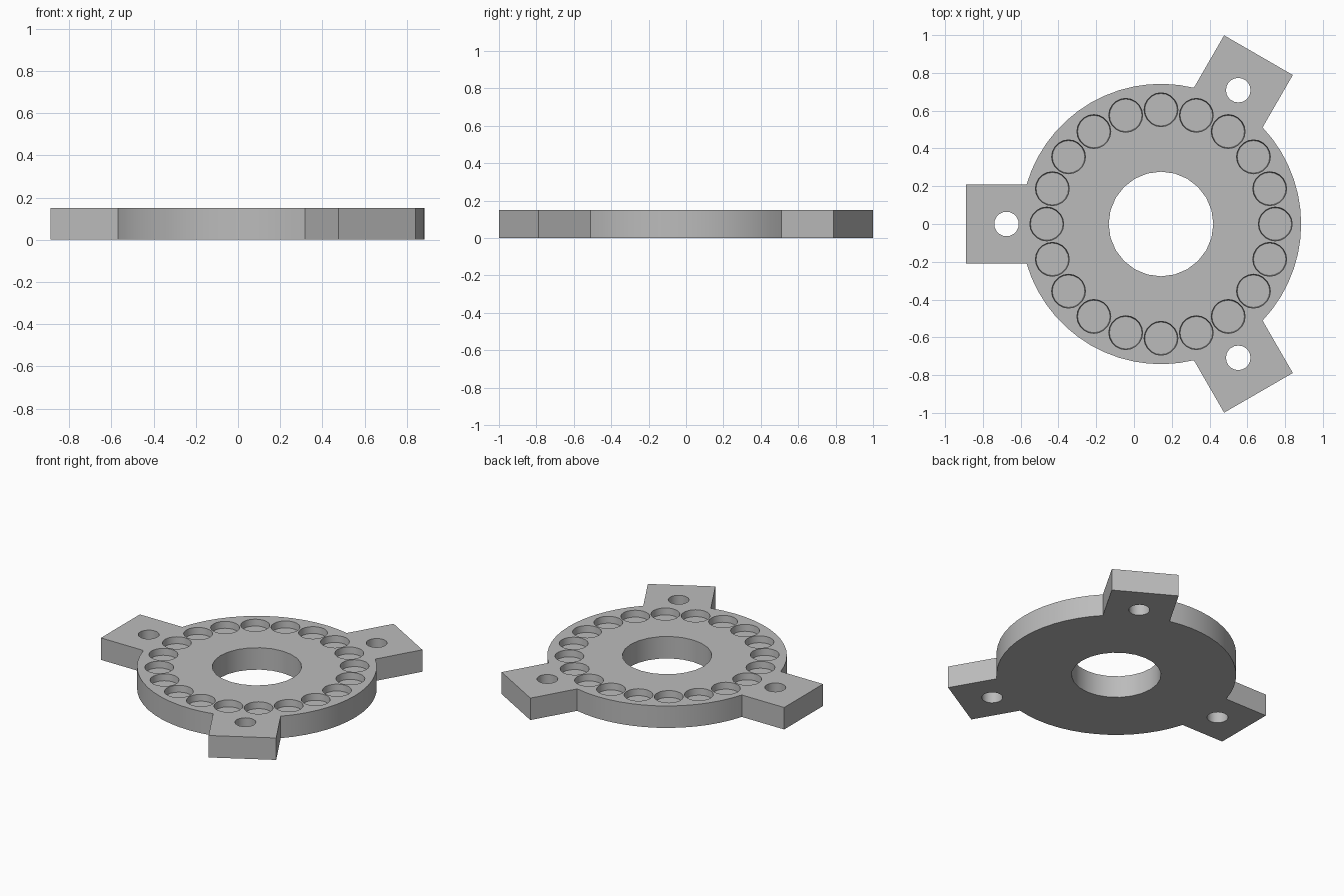
import bpy, bmesh
from math import sin, cos, pi, asin
from mathutils import Vector, Matrix

if "Cube" in bpy.data.objects:
    bpy.data.objects.remove(bpy.data.objects["Cube"])

CENTRE = Vector((0.143, 0, 0))
THICK = 0.15
DISC_R, TAB_END, TAB_HALF = 0.742, 1.032, 0.21
TAB_ANGLES = [pi / 3, pi, 5 * pi / 3]
ARC_STEPS = 14


def polar(radius, angle, z=0.0):
    return CENTRE + Vector((radius * cos(angle), radius * sin(angle), z))


def finish(bm, name):
    bmesh.ops.recalc_face_normals(bm, faces=bm.faces)
    mesh = bpy.data.meshes.new(name)
    bm.to_mesh(mesh)
    bm.free()
    obj = bpy.data.objects.new(name, mesh)
    bpy.context.collection.objects.link(obj)
    return obj


# Outline: three square tabs joined by arcs of the disc, extruded to a plate
outline = []
half = asin(TAB_HALF / DISC_R)
for a in TAB_ANGLES:
    along, side = Vector((cos(a), sin(a), 0)), Vector((-sin(a), cos(a), 0))
    outline += [CENTRE + along * TAB_END + side * s * TAB_HALF for s in (-1, 1)]
    sweep = 2 * pi / 3 - 2 * half
    outline += [polar(DISC_R, a + half + sweep * i / ARC_STEPS) for i in range(ARC_STEPS + 1)]
bm = bmesh.new()
base = bm.faces.new([bm.verts.new(p) for p in outline])
grown = bmesh.ops.extrude_face_region(bm, geom=[base], use_keep_orig=True)
top = [v for v in grown["geom"] if isinstance(v, bmesh.types.BMVert)]
bmesh.ops.translate(bm, verts=top, vec=(0, 0, THICK))
plate = finish(bm, "mounting_plate")


# Cutters: central bore, tab screw holes and the ring of shallow pockets
def add_cutter(bm, place, r_low, r_high, z_low, z_high, sides):
    mid = Vector((place.x, place.y, (z_low + z_high) / 2))
    bmesh.ops.create_cone(bm, cap_ends=True, segments=sides, radius1=r_low, radius2=r_high,
                          depth=z_high - z_low, matrix=Matrix.Translation(mid))


bm = bmesh.new()
add_cutter(bm, CENTRE, 0.277, 0.277, -0.1, 0.3, 24)
for a in TAB_ANGLES:
    add_cutter(bm, polar(0.818, a), 0.065, 0.065, -0.1, 0.3, 20)
for i in range(20):
    add_cutter(bm, polar(0.605, i * pi / 10), 0.086, 0.09, THICK - 0.045, THICK + 0.002, 20)
cutter = finish(bm, "hole_cutter")
cutter.hide_render = True

cut = plate.modifiers.new("holes", "BOOLEAN")
cut.operation = "DIFFERENCE"
cut.solver = "EXACT"
cut.object = cutter
bpy.ops.object.select_all(action="DESELECT")
bpy.context.view_layer.objects.active = plate
plate.select_set(True)
bpy.ops.object.modifier_apply(modifier=cut.name)
bpy.data.objects.remove(cutter)

# Plain grey finish
grey = bpy.data.materials.new("plain_grey")
grey.use_nodes = True
colour = (0.5, 0.5, 0.5, 1)
grey.diffuse_color = colour
grey.node_tree.nodes["Principled BSDF"].inputs["Base Color"].default_value = colour
plate.data.materials.clear()
plate.data.materials.append(grey)
bpy.ops.object.shade_smooth_by_angle(angle=pi / 6)
